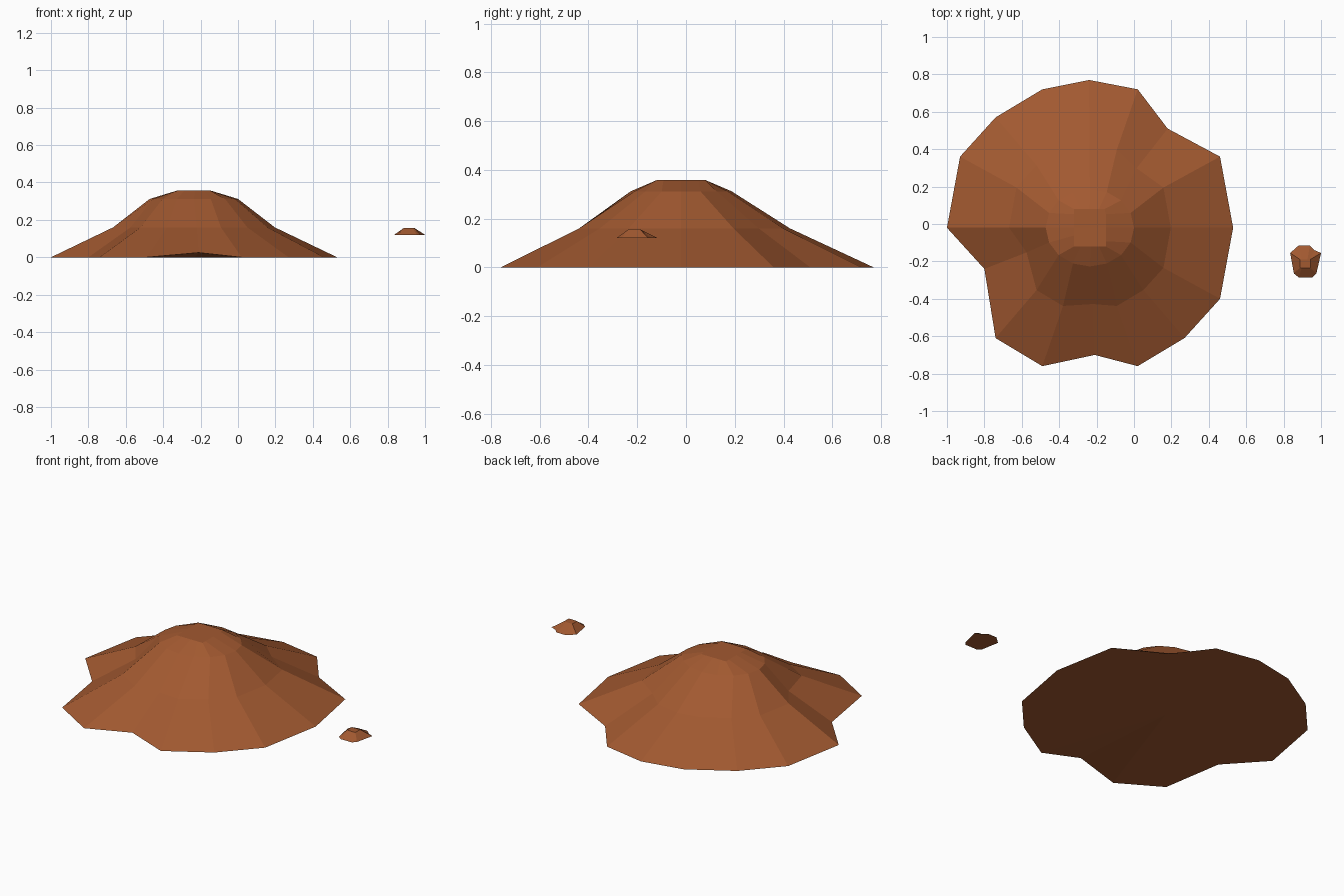
import bpy, bmesh, math

if "Cube" in bpy.data.objects:
    bpy.data.objects.remove(bpy.data.objects["Cube"])

earth = bpy.data.materials.new("reddish brown earth")
earth.diffuse_color = (0.36, 0.10, 0.03, 1)
earth.use_nodes = True
earth.node_tree.nodes["Principled BSDF"].inputs["Base Color"].default_value = earth.diffuse_color


def loft(name, rings):
    """Skin rings of equal length, bottom to top, and cap both ends."""
    bm = bmesh.new()
    vs = [[bm.verts.new(p) for p in r] for r in rings]
    n = len(rings[0])
    for a, b in zip(vs, vs[1:]):
        for i in range(n):
            j = (i + 1) % n
            bm.faces.new((a[i], a[j], b[j], b[i]))
    bm.faces.new(vs[-1])
    # underside as a fan, so that a raised rim point stays clean
    cx = sum(p[0] for p in rings[0]) / n
    cy = sum(p[1] for p in rings[0]) / n
    c = bm.verts.new((cx, cy, min(p[2] for p in rings[0])))
    for i in range(n):
        bm.faces.new((vs[0][(i + 1) % n], vs[0][i], c))
    bmesh.ops.recalc_face_normals(bm, faces=bm.faces)
    me = bpy.data.meshes.new(name)
    bm.to_mesh(me)
    bm.free()
    me.materials.append(earth)
    ob = bpy.data.objects.new(name, me)
    bpy.context.collection.objects.link(ob)
    return ob


# Mound: sixteen-sided rim with three gullies cut into it
CX, CY = -0.236, -0.02
rim = [(.53, -.02), (.46, .36), (.18, .51), (.02, .72), (-.24, .77), (-.49, .72),
       (-.74, .57), (-.93, .36), (-1, -.02), (-.80, -.24), (-.74, -.61),
       (-.49, -.76), (-.21, -.70), (.02, -.76), (.27, -.61), (.46, -.40)]
gullies = {2, 9, 12}
clamp = lambda v, m: max(-m, min(m, v))
base, slope, shoulder, summit = [], [], [], []
for i, (x, y) in enumerate(rim):
    dx, dy = x - CX, y - CY
    a = math.tau * i / 16
    k = 0.6 if i in gullies else 0.565
    base.append((x, y, 0.025 if i == 12 else 0))
    slope.append((CX + dx * k, CY + dy * k, 0.16))
    shoulder.append((CX + 0.236 * math.cos(a), CY + 0.207 * math.sin(a), 0.312))
    summit.append((CX + clamp(dx * .19, .085), CY + clamp(dy * .19, .1), 0.358))
loft("dirt_mound", [base, slope, shoulder, summit])

# Small loose clod beside the mound
clod = [(1, -.155), (.965, -.14), (.94, -.115), (.88, -.115), (.835, -.155),
        (.855, -.265), (.88, -.285), (.955, -.285), (.975, -.265)]
top = [(.915 + clamp((x - .915) * .5, .028), -.212 + clamp((y + .212) * .4, .023), .157)
       for x, y in clod]
loft("dirt_clod", [[(x, y, .12) for x, y in clod], top])
